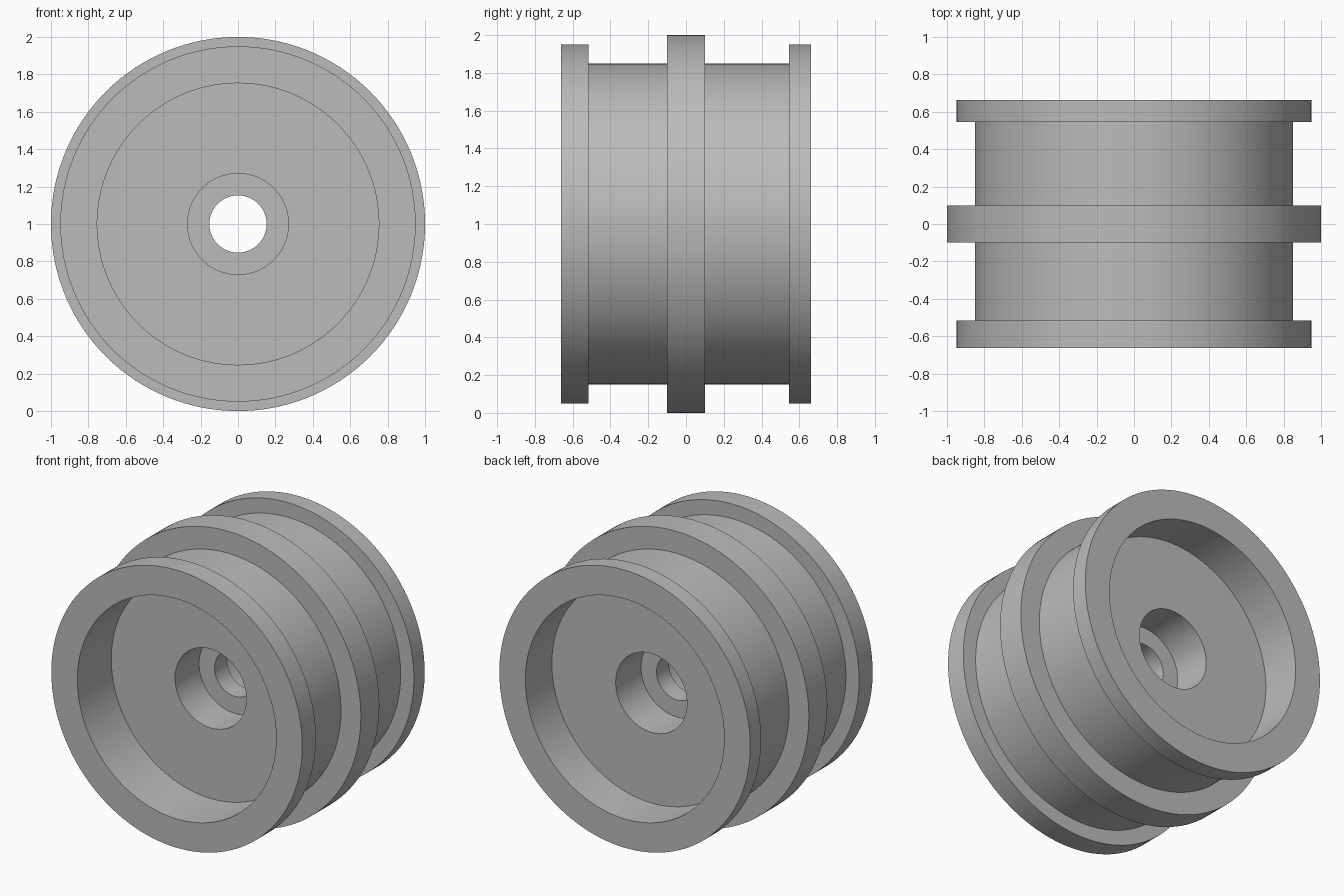
import bpy
import math

if "Cube" in bpy.data.objects:
    bpy.data.objects.remove(bpy.data.objects["Cube"], do_unlink=True)

SEGMENTS = 128

# Plain grey finish
grey = bpy.data.materials.new("plain_grey")
grey.use_nodes = True
colour = (0.5, 0.5, 0.5, 1)
grey.diffuse_color = colour
grey.node_tree.nodes["Principled BSDF"].inputs["Base Color"].default_value = colour


def lathe(name, profile):
    """Turn a closed (radius, y) profile about the horizontal y axis at z = 1."""
    n = len(profile)
    verts, faces = [], []
    for s in range(SEGMENTS):
        a = 2 * math.pi * s / SEGMENTS
        verts += [(r * math.cos(a), y, 1 + r * math.sin(a)) for r, y in profile]
    for s in range(SEGMENTS):
        t = (s + 1) % SEGMENTS
        for i in range(n):
            j = (i + 1) % n
            faces.append((s * n + i, s * n + j, t * n + j, t * n + i))
    mesh = bpy.data.meshes.new(name)
    mesh.from_pydata(verts, [], faces)
    mesh.materials.append(grey)
    obj = bpy.data.objects.new(name, mesh)
    bpy.context.collection.objects.link(obj)
    bpy.ops.object.select_all(action='DESELECT')
    obj.select_set(True)
    bpy.context.view_layer.objects.active = obj
    # Outward normals, crisp turned edges
    bpy.ops.object.mode_set(mode='EDIT')
    bpy.ops.mesh.select_all(action='SELECT')
    bpy.ops.mesh.normals_make_consistent(inside=False)
    bpy.ops.object.mode_set(mode='OBJECT')
    bpy.ops.object.shade_smooth_by_angle(angle=math.radians(30))
    return obj


# Radii of the turned steps
BORE, HUB, RECESS, DRUM, FLANGE, RIB = 0.153, 0.27, 0.753, 0.85, 0.95, 1.0
END = 0.662

# Outside: two end flanges, centre rib and the drum between them
outside = [
    (FLANGE, -END), (FLANGE, -0.515), (DRUM, -0.515), (DRUM, -0.1),
    (RIB, -0.1), (RIB, 0.1), (DRUM, 0.1), (DRUM, 0.545),
    (FLANGE, 0.545), (FLANGE, END),
]
# Inside, back to front: recess, bearing seat, bore, bearing seat, recess
inside = [
    (RECESS, END), (RECESS, 0.375), (HUB, 0.375), (HUB, 0.1),
    (BORE, 0.1), (BORE, -0.035), (HUB, -0.035), (HUB, -0.295),
    (RECESS, -0.295), (RECESS, -END),
]
lathe("wheel_hub", outside + inside)
